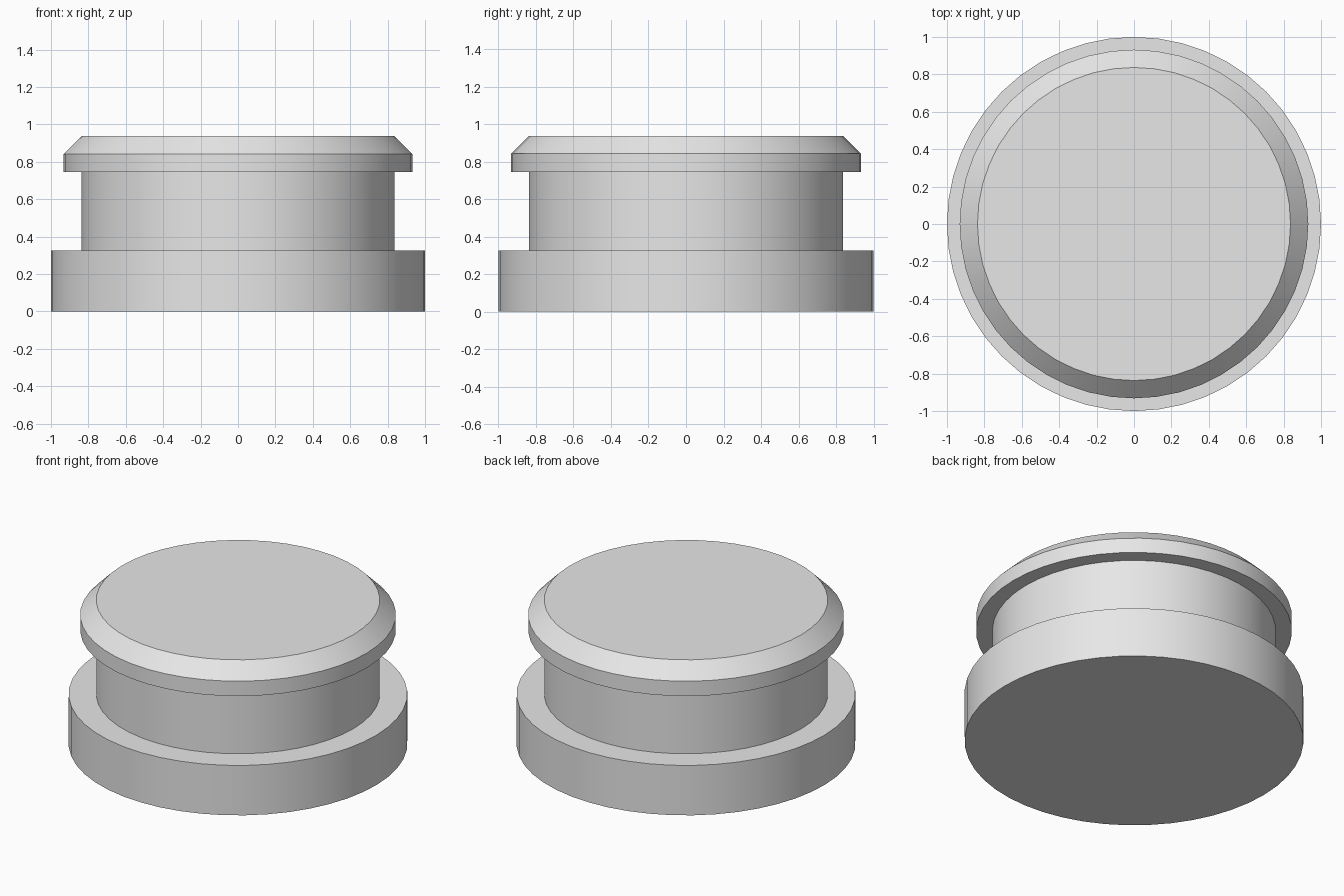
import bpy
import bmesh
from math import cos, sin, radians, tau

cube = bpy.data.objects.get("Cube")
if cube:
    bpy.data.objects.remove(cube, do_unlink=True)

SIDES = 48

# Single flat colour
grey = bpy.data.materials.new("light_grey")
grey.use_nodes = True
colour = (0.8, 0.8, 0.8, 1.0)
grey.diffuse_color = colour
grey.node_tree.nodes["Principled BSDF"].inputs["Base Color"].default_value = colour


def lathe(name, profile):
    """Turn a (radius, height) profile around z and close both ends."""
    bm = bmesh.new()
    rings = [[bm.verts.new((r * cos(tau * i / SIDES), r * sin(tau * i / SIDES), z))
              for i in range(SIDES)] for r, z in profile]
    for low, high in zip(rings, rings[1:]):
        for i in range(SIDES):
            j = (i + 1) % SIDES
            bm.faces.new((low[i], low[j], high[j], high[i]))
    bm.faces.new(rings[0][::-1])
    bm.faces.new(rings[-1])
    mesh = bpy.data.meshes.new(name)
    bm.to_mesh(mesh)
    bm.free()
    mesh.materials.append(grey)
    obj = bpy.data.objects.new(name, mesh)
    bpy.context.collection.objects.link(obj)
    bpy.ops.object.select_all(action="DESELECT")
    obj.select_set(True)
    bpy.context.view_layer.objects.active = obj
    bpy.ops.object.shade_smooth_by_angle(angle=radians(30))
    return obj


# Turned body: wide base, narrow neck, chamfered cap
base_r, neck_r, cap_r = 1.0, 0.837, 0.932
base_top, cap_bottom, chamfer_start, top = 0.325, 0.745, 0.842, 0.937
lathe("grooved_round_knob", [
    (base_r, 0), (base_r, base_top),
    (neck_r, base_top), (neck_r, cap_bottom),
    (cap_r, cap_bottom), (cap_r, chamfer_start),
    (neck_r, top),
])
